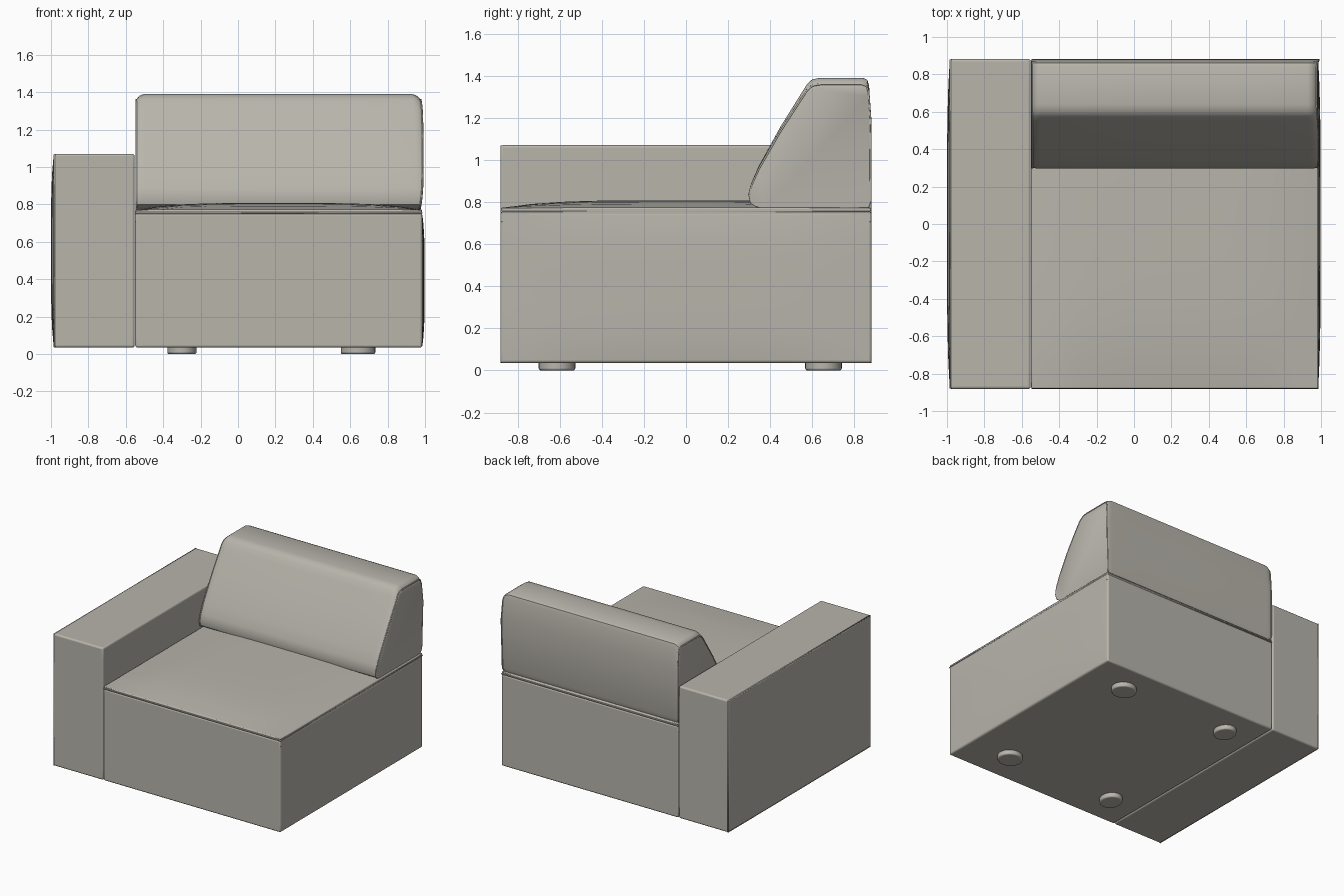
import bpy, bmesh, math

old = bpy.data.objects.get("Cube")
if old:
    bpy.data.objects.remove(old, do_unlink=True)

fabric = bpy.data.materials.new("taupe fabric")
fabric.use_nodes = True
colour = (0.48, 0.46, 0.41, 1)
fabric.diffuse_color = colour
fabric.node_tree.nodes["Principled BSDF"].inputs["Base Color"].default_value = colour


def finish(name, bm, bevel=0.0):
    bmesh.ops.recalc_face_normals(bm, faces=bm.faces)
    mesh = bpy.data.meshes.new(name)
    bm.to_mesh(mesh)
    bm.free()
    mesh.materials.append(fabric)
    ob = bpy.data.objects.new(name, mesh)
    bpy.context.collection.objects.link(ob)
    if bevel:
        mod = ob.modifiers.new("soft edges", "BEVEL")
        mod.width, mod.segments = bevel, 3
        mod.limit_method, mod.angle_limit = "ANGLE", math.radians(50)
    bpy.ops.object.select_all(action="DESELECT")
    ob.select_set(True)
    bpy.context.view_layer.objects.active = ob
    bpy.ops.object.shade_smooth_by_angle(angle=math.radians(40))
    return ob


def soft_box(name, low, high, puff, bevel):
    """Box whose faces swell outwards: puff maps (axis, side) to a height."""
    bm = bmesh.new()
    bmesh.ops.create_cube(bm, size=2)
    bmesh.ops.subdivide_edges(bm, edges=bm.edges, cuts=11, use_grid_fill=True)
    for v in bm.verts:
        unit = v.co.copy()
        for a in range(3):
            v.co[a] = (low[a] + high[a]) / 2 + unit[a] * (high[a] - low[a]) / 2
        for (a, side), height in puff.items():
            if unit[a] * side > 0.99:
                p, q = [unit[i] for i in range(3) if i != a]
                v.co[a] += side * height * (1 - p ** 4) * (1 - q ** 4)
    return finish(name, bm, bevel)


def piping(name, points, radius=0.006):
    curve = bpy.data.curves.new(name, "CURVE")
    curve.dimensions = "3D"
    curve.bevel_depth, curve.bevel_resolution = radius, 1
    line = curve.splines.new("POLY")
    line.points.add(len(points) - 1)
    for p, co in zip(line.points, points):
        p.co = (*co, 1)
    line.use_cyclic_u = True
    curve.materials.append(fabric)
    bpy.context.collection.objects.link(bpy.data.objects.new(name, curve))


# Arm and seat blocks
F, B = -0.882, 0.882
soft_box("right_arm", (-0.985, F, 0.035), (-0.553, B, 1.07), {(0, -1): 0.015}, 0.012)
soft_box("seat_base", (-0.55, F, 0.035), (0.985, B, 0.752), {(0, 1): 0.013}, 0.012)
soft_box("seat_cushion", (-0.55, F + 0.003, 0.70), (0.985, B - 0.003, 0.772),
         {(2, 1): 0.036}, 0.02)

# Seams
piping("seat_seam", [(x, y, 0.755) for x, y in
                     ((-0.545, F + 0.005), (0.982, F + 0.005), (0.982, B - 0.005), (-0.545, B - 0.005))])
piping("arm_seam", [(-0.981, y, z) for y, z in
                    ((F + 0.005, 0.04), (B - 0.005, 0.04), (B - 0.005, 1.065), (F + 0.005, 1.065))])

# Wedge back cushion, lofted along x with rounded ends
profile = [(0.33, 0.782), (0.305, 0.80), (0.297, 0.84), (0.31, 0.89), (0.345, 0.97),
           (0.45, 1.16), (0.55, 1.32), (0.575, 1.36), (0.60, 1.383), (0.64, 1.39),
           (0.84, 1.39), (0.862, 1.38), (0.87, 1.35), (0.88, 1.2), (0.88, 0.81),
           (0.868, 0.775), (0.37, 0.772)]
left, right, r = -0.548, 0.992, 0.05
bottom, top = 0.772, 1.39


def section(x):
    d = min(x - left, right - x, r)
    drop = r - math.sqrt(max(r * r - (r - d) ** 2, 0))
    points = []
    for y, z in profile:
        nz = bottom + (z - bottom) * (1 - drop / (top - bottom))
        t = (nz - 1.08) / 0.31
        nx = x - 0.018 * t ** 4 * max(0, (x - 0.7) / 0.3)
        ny = 0.6 + (y - 0.6) * (1 - 0.35 * drop)
        points.append((nx, ny, nz))
    return points


offsets = [r * (1 - math.cos(i * math.pi / 12)) for i in range(7)]
xs = [left + o for o in offsets] + [0.2, 0.7] + [right - o for o in reversed(offsets)]
bm = bmesh.new()
rings = [[bm.verts.new(p) for p in section(x)] for x in xs]
n = len(profile)
for a, b in zip(rings, rings[1:]):
    for i in range(n):
        bm.faces.new((a[i], a[(i + 1) % n], b[(i + 1) % n], b[i]))
bm.faces.new(rings[0])
bm.faces.new(rings[-1])
finish("back_cushion", bm)
piping("back_cushion_left_seam", section(right - 0.004), 0.005)
piping("back_cushion_right_seam", section(left + 0.004), 0.005)

# Feet
for side, x, rx in (("right", -0.30, 0.078), ("left", 0.642, 0.092)):
    for end, y in (("front", -0.613), ("back", 0.653)):
        bm = bmesh.new()
        bmesh.ops.create_cone(bm, cap_ends=True, segments=32, radius1=1, radius2=1, depth=0.045)
        for v in bm.verts:
            v.co = (x + v.co.x * rx, y + v.co.y * 0.087, v.co.z + 0.0225)
        finish(f"{end}_{side}_foot", bm, 0.01)
